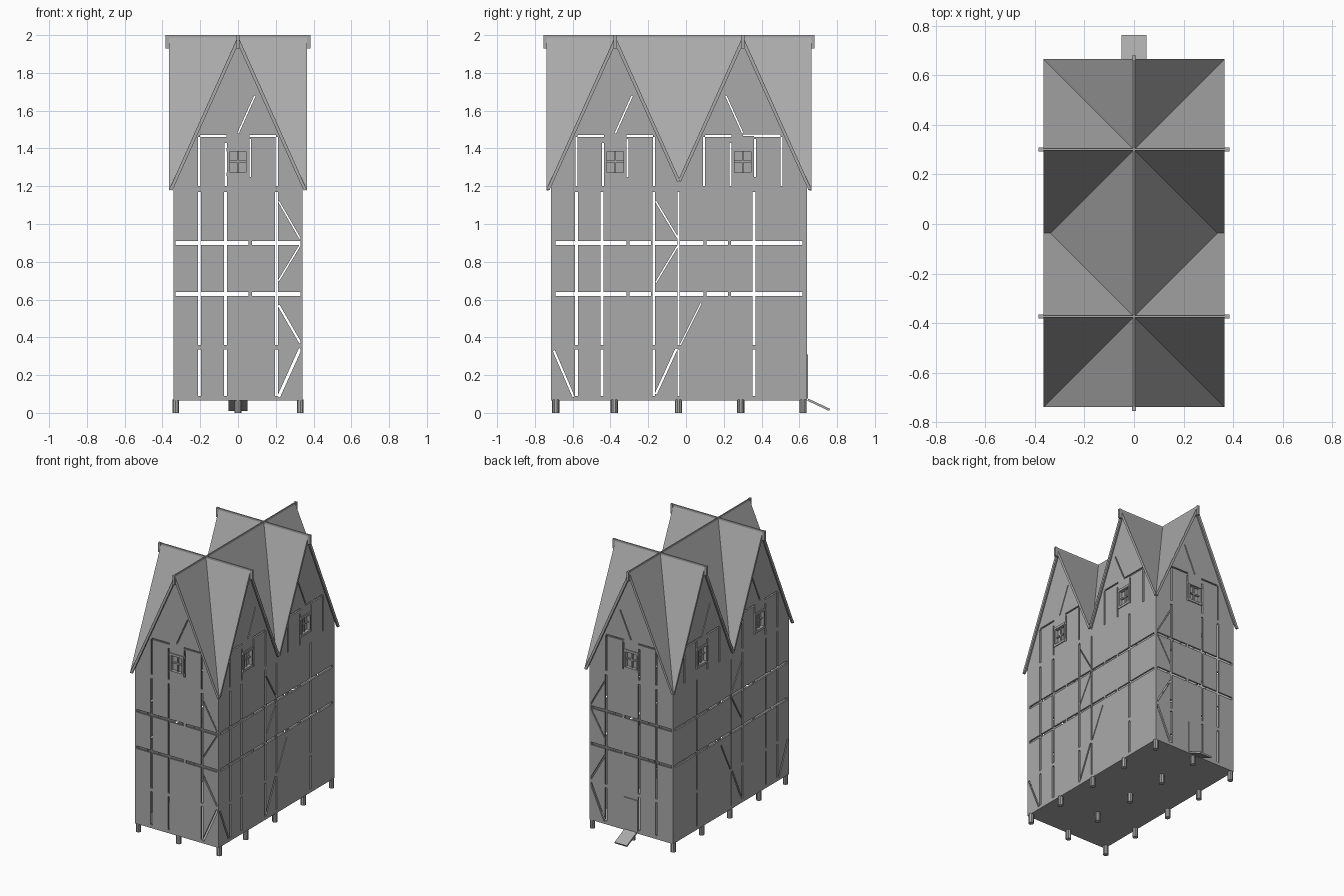
import bpy, bmesh, math
from mathutils import Vector, Matrix

if "Cube" in bpy.data.objects:
    bpy.data.objects.remove(bpy.data.objects["Cube"])

grey = bpy.data.materials.new("stone grey")
grey.diffuse_color = (0.4, 0.4, 0.4, 1)
grey.use_nodes = True
grey.node_tree.nodes["Principled BSDF"].inputs["Base Color"].default_value = grey.diffuse_color

YC = -0.037                      # middle of the house along y
GABLES = (-0.3745, 0.3005)       # centres of the two cross gables
H, HI, TOP, EAVE = 0.365, 0.3375, 1.995, 1.18
SLOPE = (TOP - EAVE) / H
FRONT, BACK, SIDE = -0.715, 0.64, 0.342


def finish(bm, name, thick=0):
    me = bpy.data.meshes.new(name)
    bm.to_mesh(me)
    bm.free()
    me.materials.append(grey)
    ob = bpy.data.objects.new(name, me)
    bpy.context.collection.objects.link(ob)
    if thick:
        m = ob.modifiers.new("thickness", 'SOLIDIFY')
        m.thickness = thick
        m.offset = -1
    return ob


def add_box(bm, lo, hi):
    lo, hi = Vector(lo), Vector(hi)
    mat = Matrix.Translation((lo + hi) / 2) @ Matrix.Diagonal((*(hi - lo), 1))
    bmesh.ops.create_cube(bm, size=1, matrix=mat)


def box(name, lo, hi):
    bm = bmesh.new()
    add_box(bm, lo, hi)
    return finish(bm, name)


def add_beam(bm, a, b, w, d):
    # box running from a to b: w = horizontal width, d = depth across
    a, b = Vector(a), Vector(b)
    z = (b - a).normalized()
    x = z.cross(Vector((0, 0, 1))).normalized()
    y = z.cross(x)
    rot = Matrix((x, y, z)).transposed().to_4x4()
    mat = Matrix.Translation((a + b) / 2) @ rot @ Matrix.Diagonal((w, d, (b - a).length, 1))
    bmesh.ops.create_cube(bm, size=1, matrix=mat)


def wall(name, polys, slots, place, outward):
    # flat sheet with slots (u0, v0, u1, v1, width) cut right through
    bm = bmesh.new()
    for p in polys:
        bm.faces.new([bm.verts.new((u, v, 0)) for u, v in p])
    bmesh.ops.remove_doubles(bm, verts=bm.verts, dist=1e-5)
    for u0, v0, u1, v1, w in slots:
        a, b = Vector((u0, v0, 0)), Vector((u1, v1, 0))
        d = (b - a).normalized()
        n = Vector((-d.y, d.x, 0))
        corners = [p + n * s * w / 2 for p in (a, b) for s in (-1, 1)]
        lo = [min(c[i] for c in corners) for i in (0, 1)]
        hi = [max(c[i] for c in corners) for i in (0, 1)]
        for co, no in ((a, d), (b, d), (a + n * w / 2, n), (a - n * w / 2, n)):
            near = [f for f in bm.faces if all(
                min(v.co[i] for v in f.verts) < hi[i] and max(v.co[i] for v in f.verts) > lo[i]
                for i in (0, 1))]
            geom = set(near)
            for f in near:
                geom.update(f.edges)
                geom.update(f.verts)
            if geom:
                bmesh.ops.bisect_plane(bm, geom=list(geom), dist=1e-5, plane_co=co, plane_no=no)
        length = (b - a).length
        gone = []
        for f in bm.faces:
            r = f.calc_center_median() - a
            if 0 < r.dot(d) < length and abs(r.dot(n)) < w / 2:
                gone.append(f)
        bmesh.ops.delete(bm, geom=gone, context='FACES')
    for v in bm.verts:
        v.co = place(v.co.x, v.co.y)
    for f in bm.faces:
        f.normal_update()
        if f.normal.dot(Vector(outward)) < 0:
            f.normal_flip()
    return finish(bm, name, 0.012)


def gable_slots(c, m):
    # thin joints and the window hole in a gable centred on c; m flips the top brace
    s = [(c - 0.205, 1.2, c - 0.205, 1.46, 0.012), (c - 0.065, 1.2, c - 0.065, 1.43, 0.012),
         (c + 0.065, 1.25, c + 0.065, 1.45, 0.01), (c + 0.205, 1.2, c + 0.205, 1.46, 0.012),
         (c - 0.2, 1.465, c - 0.06, 1.465, 0.01), (c + 0.06, 1.465, c + 0.2, 1.465, 0.01),
         (c - 0.05, 1.33, c + 0.05, 1.33, 0.13), (c, 1.48, c + 0.09 * m, 1.68, 0.008)]
    return s


# ---- slots where the timber joints run ----
end_slots = gable_slots(0, 1)
for z in (0.63, 0.9):
    end_slots += [(-0.33, z, 0.055, z, 0.02), (0.075, z, 0.332, z, 0.02)]
for x, w in ((-0.205, 0.016), (-0.065, 0.016), (0.205, 0.016)):
    end_slots += [(x, 0.09, x, 0.335, w), (x, 0.36, x, 1.17, w)]
end_slots += [(0.215, 0.085, 0.33, 0.34, 0.016), (0.33, 0.37, 0.215, 0.57, 0.012),
              (0.215, 0.7, 0.33, 0.89, 0.008), (0.33, 0.92, 0.215, 1.12, 0.008)]

side_slots = gable_slots(GABLES[0], 1) + gable_slots(GABLES[1], -1)
cuts = (-0.7, -0.308, -0.177, -0.04, 0.1, 0.23, 0.625)
for z in (0.63, 0.9):
    side_slots += [(a + 0.008, z, b - 0.008, z, 0.02) for a, b in zip(cuts, cuts[1:])]
for y, w in ((-0.58, 0.014), (-0.445, 0.016), (-0.17, 0.014), (-0.04, 0.01), (0.36, 0.016)):
    side_slots += [(y, 0.09, y, 0.335, w), (y, 0.36, y, 1.17, w)]
side_slots += [(-0.7, 0.33, -0.595, 0.085, 0.012), (-0.16, 0.1, -0.05, 0.34, 0.012),
               (-0.03, 0.36, 0.08, 0.58, 0.008), (-0.16, 0.69, -0.04, 0.89, 0.008),
               (-0.04, 0.92, -0.16, 1.12, 0.008), (GABLES[1], 1.47, GABLES[1] + 0.2, 1.47, 0.008)]


# ---- walls ----
def house_shape(c, lo, hi):
    drop = 0.02
    return [(lo, 0.07), (hi, 0.07), (hi, TOP - drop - SLOPE * (hi - c)),
            (c, TOP - drop), (lo, TOP - drop - SLOPE * (c - lo))]


end_shape = [house_shape(0, -SIDE, SIDE)]
side_shape = [house_shape(GABLES[0], FRONT, YC), house_shape(GABLES[1], YC, BACK)]
wall("front_wall", end_shape, end_slots, lambda u, v: (u, FRONT, v), (0, -1, 0))
wall("back_wall", end_shape, end_slots, lambda u, v: (u, BACK, v), (0, 1, 0))
wall("right_wall", side_shape, side_slots, lambda u, v: (SIDE, u, v), (1, 0, 0))
wall("left_wall", side_shape, side_slots, lambda u, v: (-SIDE, u, v), (-1, 0, 0))

# ---- windows: frame, cross bars and a recessed pane ----
def window(name, origin, right, out):
    o, r, n = Vector(origin), Vector(right), Vector(out)
    bm = bmesh.new()
    for u0, u1, z0, z1, d0, d1 in (
            (-0.055, -0.043, 1.26, 1.40, -0.02, 0.004), (0.043, 0.055, 1.26, 1.40, -0.02, 0.004),
            (-0.06, 0.06, 1.255, 1.272, -0.02, 0.006), (-0.06, 0.06, 1.385, 1.402, -0.02, 0.006),
            (-0.005, 0.005, 1.27, 1.39, -0.018, -0.008), (-0.045, 0.045, 1.325, 1.335, -0.018, -0.008),
            (-0.045, 0.045, 1.27, 1.39, -0.026, -0.02)):
        p, q = o + r * u0 + n * d0, o + r * u1 + n * d1
        add_box(bm, (min(p.x, q.x), min(p.y, q.y), z0), (max(p.x, q.x), max(p.y, q.y), z1))
    finish(bm, name)


window("front_window", (0, FRONT, 0), (1, 0, 0), (0, -1, 0))
window("back_window", (0, BACK, 0), (1, 0, 0), (0, 1, 0))
for s in (-1, 1):
    for c in GABLES:
        window("side_window", (s * SIDE, c, 0), (0, 1, 0), (s, 0, 0))

# ---- crossed gable roof ----
bm = bmesh.new()
for k, c in zip((-1, 1), GABLES):
    for sx in (-1, 1):
        for sy in (-1, 1):
            peak, ridge_x = (0, c, TOP), (sx * H, c, TOP)
            if sy == k:
                corner = (sx * H, c + sy * H, EAVE)
                shapes = [(peak, ridge_x, corner), (peak, (0, c + sy * H, TOP), corner)]
            else:
                low = TOP - SLOPE * HI
                corner = (sx * HI, YC, low)
                shapes = [(peak, ridge_x, (sx * H, YC, low), corner), (peak, (0, YC, TOP), corner)]
            for s in shapes:
                f = bm.faces.new([bm.verts.new(p) for p in s])
                f.normal_update()
                if f.normal.z < 0:
                    f.normal_flip()
bmesh.ops.remove_doubles(bm, verts=bm.verts, dist=1e-5)
finish(bm, "roof", 0.008)

# ---- ridge boards with ends standing out past the gables ----
bm = bmesh.new()
add_box(bm, (-0.004, YC - 0.718, 1.93), (0.004, YC + 0.712, 2.0))
for c in GABLES:
    add_box(bm, (-0.385, c - 0.004, 1.93), (0.385, c + 0.004, 2.0))
for s in (-1, 1):
    add_box(bm, (-0.008, YC + s * 0.709 - 0.009, 1.93), (0.008, YC + s * 0.709 + 0.009, 2.0))
    for c in GABLES:
        x = s * 0.375
        add_box(bm, (x - 0.01, c - 0.008, 1.93), (x + 0.01, c + 0.008, 2.0))
finish(bm, "ridge_boards")

# ---- bargeboards along the gable edges ----
bm = bmesh.new()
for s in (-1, 1):
    for t in (-1, 1):
        y = YC + s * 0.696
        add_beam(bm, (0, y, TOP - 0.025), (t * 0.355, y, EAVE + 0.0), 0.012, 0.016)
        for c in GABLES:
            x = s * 0.358
            inner = (t > 0) == (c < YC)
            run = 0.335 if inner else 0.355
            add_beam(bm, (x, c, TOP - 0.025), (x, c + t * run, TOP - 0.02 - SLOPE * run), 0.012, 0.016)
finish(bm, "bargeboards")

# ---- floor, posts ----
box("floor", (-SIDE, FRONT, 0.065), (SIDE, BACK, 0.08))
bm = bmesh.new()
for x in (-0.33, 0, 0.33):
    for y in (-0.69, -0.38, -0.04, 0.29, 0.62):
        bmesh.ops.create_cone(bm, cap_ends=True, segments=10, radius1=0.019, radius2=0.019,
                              depth=0.07, matrix=Matrix.Translation((x, y, 0.035)))
finish(bm, "posts")

# ---- door and its ramp at the back ----
box("door", (-0.055, BACK, 0.075), (0.055, BACK + 0.006, 0.31))
bm = bmesh.new()
add_beam(bm, (0, 0.645, 0.07), (0, 0.76, 0.016), 0.1, 0.012)
finish(bm, "ramp")
